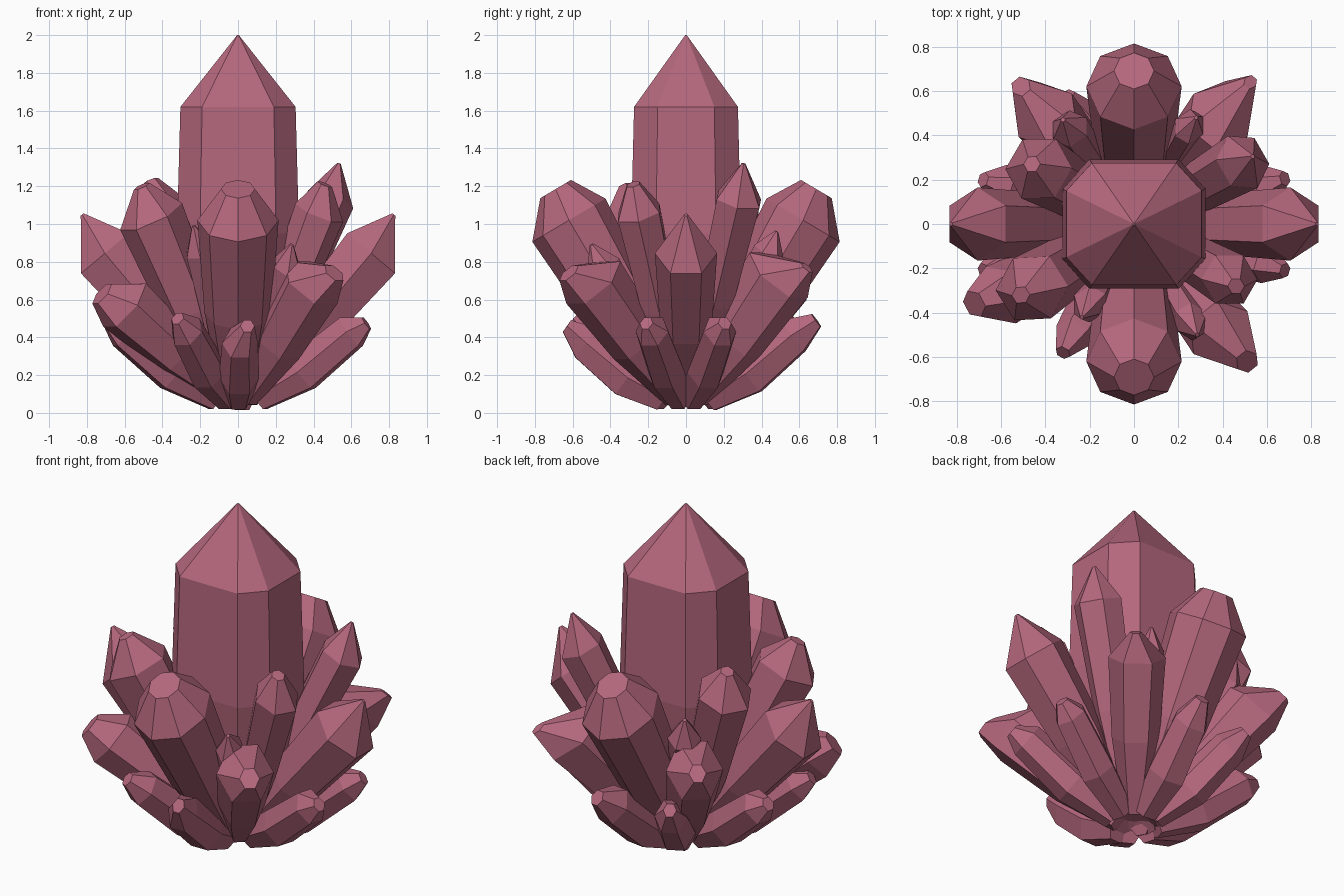
import bpy, bmesh, math
from mathutils import Vector

if "Cube" in bpy.data.objects:
    bpy.data.objects.remove(bpy.data.objects["Cube"])

mat = bpy.data.materials.new("rose crystal")
mat.diffuse_color = (0.46, 0.137, 0.205, 1)
mat.use_nodes = True
mat.node_tree.nodes["Principled BSDF"].inputs["Base Color"].default_value = mat.diffuse_color


def loft(name, rings):
    # Skin a stack of equal-sided rings into a closed solid
    bm = bmesh.new()
    vs = [[bm.verts.new((p.x, p.y, max(p.z, 0.0))) for p in r] for r in rings]
    n = len(vs[0])
    for a, b in zip(vs, vs[1:]):
        for i in range(n):
            j = (i + 1) % n
            bm.faces.new((a[i], a[j], b[j], b[i]))
    bm.faces.new(vs[0][::-1])
    bm.faces.new(vs[-1])
    bmesh.ops.remove_doubles(bm, verts=bm.verts, dist=0.0005)
    bmesh.ops.recalc_face_normals(bm, faces=bm.faces)
    me = bpy.data.meshes.new(name)
    bm.to_mesh(me)
    bm.free()
    me.materials.append(mat)
    ob = bpy.data.objects.new(name, me)
    bpy.context.collection.objects.link(ob)
    return ob


def crystal(name, shoulder, tip, wide, deep, base_r=0.07, base_z=0.09,
            blunt=0.12, foot=0.4, mid=0.83, sag=0.0, sides=6):
    # Tapered prism leaning out from the centre with a faceted point
    s, t = Vector(shoulder), Vector(tip)
    out = Vector((s.x, s.y, 0)).normalized()
    b = out * base_r + Vector((0, 0, base_z))
    axis = (s - b).normalized()
    tang = Vector((0, 0, 1)).cross(out)
    rad = tang.cross(axis).normalized()
    flat = 1 if sides == 8 else math.cos(math.pi / sides)

    def ring(c, k):
        pts = []
        for i in range(sides):
            a = 2 * math.pi * i / sides
            pts.append(c + tang * (math.cos(a) * wide * k) + rad * (math.sin(a) * deep / flat * k))
        return pts
    belly = b.lerp(s, 0.48) - Vector((0, 0, sag))
    return loft(name, [ring(b, foot), ring(belly, mid), ring(s, 1), ring(t, blunt)])


# Central column: chamfered rectangle with a pyramid top
def column_ring(z, k):
    o = [(0.19, -0.275), (0.305, -0.15), (0.305, 0.15), (0.19, 0.275)]
    o += [(-x, -y) for x, y in o]
    return [Vector((x * k, y * k, z)) for x, y in o]


loft("central_crystal", [column_ring(0.1, 0.3), column_ring(0.5, 0.9),
                         column_ring(0.95, 1.06), column_ring(1.62, 1), column_ring(2.0, 0.015)])

# Large front and back crystals
for name, sg in (("front", -1), ("back", 1)):
    crystal(name + "_large_crystal", (0, sg * 0.62, 1.02), (0, sg * 0.69, 1.185),
            0.215, 0.225, blunt=0.42, foot=0.4, sides=8)

# Large side crystals
for name, sg in (("left", -1), ("right", 1)):
    crystal(name + "_large_crystal", (sg * 0.705, 0, 0.845), (sg * 0.825, 0, 1.05),
            0.165, 0.165, blunt=0.06)

# Tall diagonal crystals
crystal("tall_back_right", (0.49, 0.28, 1.13), (0.535, 0.305, 1.32), 0.135, 0.11, blunt=0.08)
crystal("tall_back_left", (-0.43, 0.25, 1.08), (-0.46, 0.27, 1.23), 0.155, 0.14, blunt=0.25)
crystal("tall_front_left", (-0.46, -0.29, 1.04), (-0.51, -0.32, 1.2), 0.16, 0.16, blunt=0.25)
crystal("tall_front_right", (0.43, -0.25, 1.06), (0.46, -0.28, 1.21), 0.125, 0.12, blunt=0.3)

# Medium diagonal crystals
crystal("medium_front_right", (0.39, -0.49, 0.69), (0.51, -0.62, 0.74), 0.155, 0.165, blunt=0.35)
crystal("medium_back_right", (0.39, 0.49, 0.73), (0.525, 0.64, 0.77), 0.155, 0.18, blunt=0.2)
crystal("medium_back_left", (-0.40, 0.49, 0.71), (-0.51, 0.62, 0.77), 0.155, 0.17, blunt=0.3)
crystal("medium_front_left", (-0.60, -0.32, 0.57), (-0.72, -0.36, 0.63), 0.145, 0.145, blunt=0.45)

# Slim filler crystals close to the column
crystal("slim_front_left", (-0.2, -0.36, 0.85), (-0.235, -0.42, 0.99), 0.08, 0.08)
crystal("slim_back_left", (-0.29, 0.43, 0.85), (-0.32, 0.47, 0.98), 0.09, 0.08)
crystal("slim_back_right", (0.25, 0.44, 0.85), (0.28, 0.48, 0.96), 0.07, 0.08)
crystal("slim_front_right", (0.26, -0.44, 0.77), (0.285, -0.5, 0.89), 0.08, 0.09)

# Low outer crystals around the foot
low = [("low_right_back", (0.60, 0.18, 0.43), (0.68, 0.205, 0.475), 0.09),
       ("low_right_front", (0.60, -0.18, 0.43), (0.68, -0.21, 0.475), 0.09),
       ("low_left_back", (-0.60, 0.18, 0.43), (-0.68, 0.2, 0.475), 0.09),
       ("low_left_front", (-0.60, -0.18, 0.43), (-0.68, -0.21, 0.475), 0.09),
       ("low_front_left", (-0.27, -0.5, 0.43), (-0.32, -0.58, 0.5), 0.09),
       ("low_front", (0.01, -0.53, 0.37), (0.05, -0.63, 0.46), 0.095),
       ("low_back", (0.08, 0.57, 0.41), (0.1, 0.69, 0.49), 0.1),
       ("low_back_left", (-0.25, 0.5, 0.4), (-0.3, 0.58, 0.48), 0.09)]
for name, s, t, r in low:
    crystal(name, s, t, r, r, base_r=0.11, base_z=0.075, blunt=0.4,
            foot=0.75, mid=1.12, sag=0.03)
